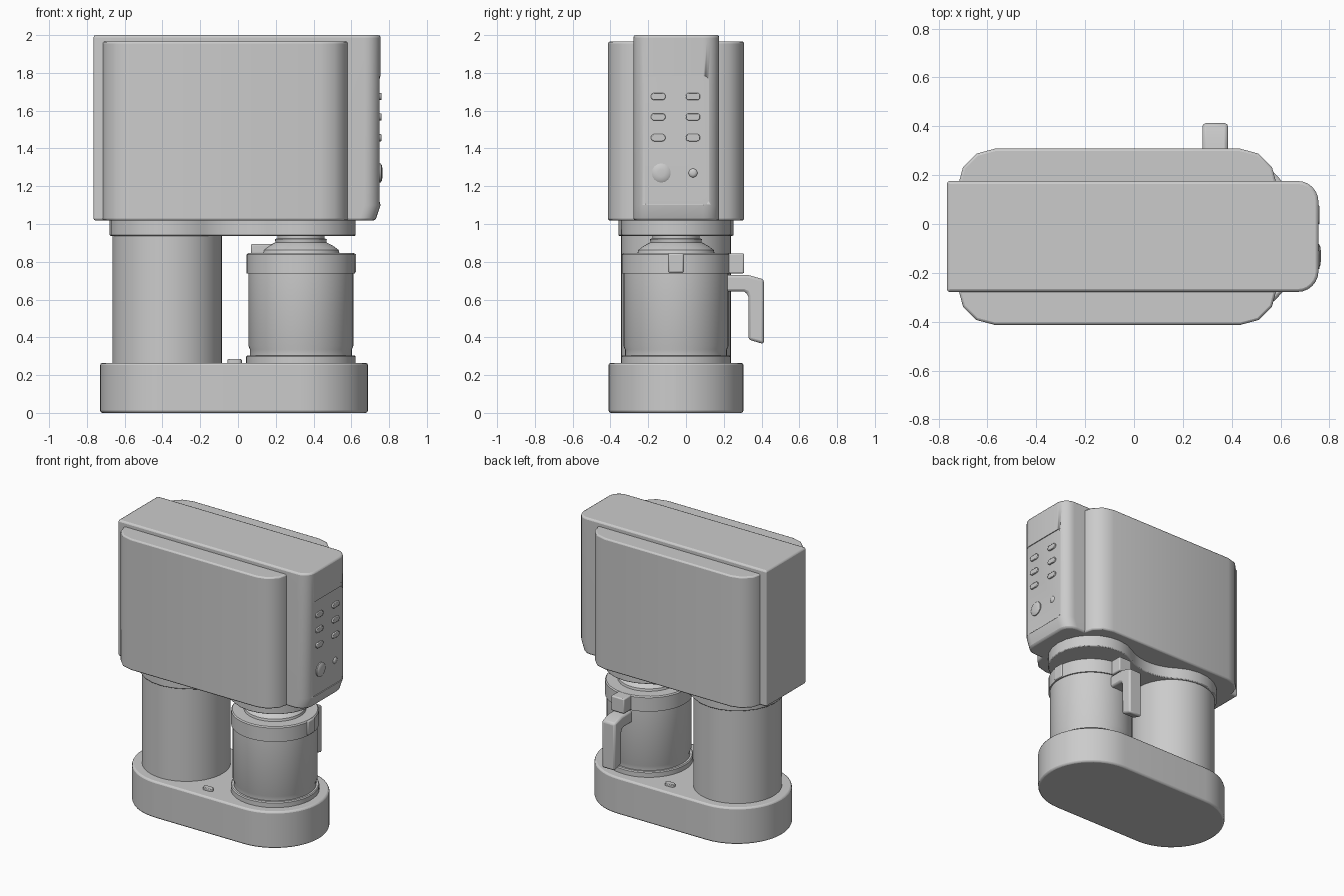
import bpy, bmesh, math
from math import sin, cos, pi, radians
from mathutils import Matrix, Vector

cube = bpy.data.objects.get("Cube")
if cube:
    bpy.data.objects.remove(cube, do_unlink=True)

grey = bpy.data.materials.new("plain_grey")
grey.use_nodes = True
GREY = (0.6, 0.6, 0.6, 1)
grey.diffuse_color = GREY
grey.node_tree.nodes["Principled BSDF"].inputs["Base Color"].default_value = GREY

MID_Y = -0.053           # depth axis shared by all main parts
COLUMN_X, JUG_X = -0.375, 0.333


def finish(name, bm, bevel=0.0, segments=2):
    """Turn a bmesh into a smooth shaded object with an optional edge bevel."""
    bmesh.ops.remove_doubles(bm, verts=bm.verts, dist=1e-5)
    bmesh.ops.recalc_face_normals(bm, faces=bm.faces)
    mesh = bpy.data.meshes.new(name)
    bm.to_mesh(mesh)
    bm.free()
    mesh.materials.append(grey)
    ob = bpy.data.objects.new(name, mesh)
    bpy.context.collection.objects.link(ob)
    bpy.ops.object.select_all(action='DESELECT')
    ob.select_set(True)
    bpy.context.view_layer.objects.active = ob
    bpy.ops.object.shade_smooth_by_angle(angle=radians(35))
    if bevel:
        mod = ob.modifiers.new("soft_edges", 'BEVEL')
        mod.width, mod.segments = bevel, segments
        mod.limit_method, mod.angle_limit = 'ANGLE', radians(40)
    return ob


def loft(name, rings, bevel=0.0, matrix=None):
    """Skin stacked rings of (outline, height) and cap both ends."""
    bm = bmesh.new()
    loops = [[bm.verts.new((x, y, z)) for x, y in outline] for outline, z in rings]
    for low, high in zip(loops, loops[1:]):
        for i in range(len(low)):
            j = (i + 1) % len(low)
            bm.faces.new((low[i], low[j], high[j], high[i]))
    bm.faces.new(loops[0][::-1])
    bm.faces.new(loops[-1])
    if matrix:
        bm.transform(matrix)
    return finish(name, bm, bevel)


def rounded(x0, x1, y0, y1, left, right, steps):
    """Rounded rectangle with separate radii on its left and right corners."""
    pts = []
    for x, y, r, start in ((x1 - right, y1 - right, right, 0), (x0 + left, y1 - left, left, 1),
                           (x0 + left, y0 + left, left, 2), (x1 - right, y0 + right, right, 3)):
        for i in range(steps + 1):
            a = (start + i / steps) * pi / 2
            pts.append((x + r * cos(a), y + r * sin(a)))
    return pts


def turned(name, x, profile, sides=48):
    """Solid of revolution from (radius, height) pairs."""
    def circle(r):
        return [(x + r * cos(2 * pi * i / sides), MID_Y + r * sin(2 * pi * i / sides))
                for i in range(sides)]
    return loft(name, [(circle(r), z) for r, z in profile])


def waisted(r1, r2, fillet):
    """Two discs joined by concave fillets on both sides."""
    d = JUG_X - COLUMN_X
    a, b = r1 + fillet, r2 + fillet
    fx = (a * a - b * b + d * d) / (2 * d)
    fy = math.sqrt(a * a - fx * fx)
    t1, t2 = math.atan2(fy, fx), math.atan2(fy, fx - d)

    def arc(cx, cy, r, start, end, n=16):
        return [(COLUMN_X + cx + r * cos(start + (end - start) * i / n),
                 MID_Y + cy + r * sin(start + (end - start) * i / n)) for i in range(n)]
    return (arc(d, 0, r2, -t2, t2) + arc(fx, fy, fillet, t2 - pi, t1 - pi)
            + arc(0, 0, r1, t1, 2 * pi - t1) + arc(fx, -fy, fillet, pi - t1, pi - t2))


def box(name, x0, x1, y0, y1, z0, z1, bevel=0.008):
    plan = [(x0, y0), (x1, y0), (x1, y1), (x0, y1)]
    return loft(name, [(plan, z0), (plan, z1)], bevel)


# Base, with a pad on each long side
stadium = rounded(-0.73, 0.688, -0.41, 0.304, 0.356, 0.356, 12)
loft("base", [(stadium, 0), (stadium, 0.265)], 0.012)
for side, y in (("front", MID_Y - 0.26), ("back", MID_Y + 0.26)):
    pad = rounded(-0.055, 0.02, y - 0.019, y + 0.019, 0.018, 0.018, 5)
    loft(side + "_base_button", [(pad, 0.26), (pad, 0.284)], 0.004)

# Column and neck
turned("column", COLUMN_X, [(0.29, 0.255), (0.29, 0.95)])
neck = waisted(0.305, 0.29, 0.35)
loft("neck", [(neck, 0.937), (neck, 1.03)], 0.006)

# Upper housing: wide shell, with a taller core running through it
shell = rounded(-0.72, 0.585, -0.413, 0.308, 0.15, 0.15, 3)
loft("shell", [(shell, 1.018), (shell, 1.966)], 0.01)
core = rounded(-0.765, 0.755, -0.278, 0.176, 0.012, 0.085, 6)
chin = [(x - (0.028 if x > 0.6 else 0), y) for x, y in core]
core_ob = loft("core", [(chin, 1.018), (core, 1.1), (core, 2.0)], 0.012)

# Control panel recess on the core's end face
to_end = Matrix(((0, 0, 1, 0), (1, 0, 0, 0), (0, 1, 0, 0), (0, 0, 0, 1)))
recess = rounded(-0.235, 0.122, 1.103, 1.785, 0.03, 0.03, 5)
cutter = loft("panel_cutter", [(recess, 0.749), (recess, 0.8)], 0, to_end)
cutter.hide_render = True
cutter.hide_set(True)
cut = core_ob.modifiers.new("panel_recess", 'BOOLEAN')
cut.operation, cut.object, cut.solver = 'DIFFERENCE', cutter, 'EXACT'

# Panel controls
for row, z in enumerate((1.675, 1.567, 1.457)):
    for col, y in enumerate((-0.147, 0.037)):
        key = rounded(y - 0.038, y + 0.038, z - 0.019, z + 0.019, 0.017, 0.017, 5)
        loft(f"key_{row + 1}_{col + 1}", [(key, 0.74), (key, 0.76)], 0.004, to_end)
for name, y, r, top in (("dial", -0.131, 0.05, 0.765), ("small_dial", 0.037, 0.023, 0.758)):
    rings = [(rounded(y - q, y + q, 1.27 - q, 1.27 + q, q, q, 8), h)
             for q, h in ((r, 0.74), (r, top - 0.009), (r * 0.8, top - 0.003), (r * 0.4, top))]
    loft(name, rings, 0, to_end)

# Jug: foot plate, body, collar and stepped lid
turned("foot_plate", JUG_X, [(0.29, 0.255), (0.29, 0.298), (0.284, 0.305)])
turned("jug_body", JUG_X, [(0.27, 0.3), (0.27, 0.335), (0.278, 0.355), (0.278, 0.75)])
turned("collar", JUG_X, [(0.287, 0.738), (0.287, 0.838), (0.28, 0.846)])
turned("lid", JUG_X, [(0.205, 0.84), (0.2, 0.862), (0.17, 0.885), (0.135, 0.903), (0.137, 0.92),
                      (0.125, 0.924), (0.125, 0.936), (0.115, 0.94)])
box("lid_tab", 0.068, 0.2, MID_Y - 0.045, MID_Y + 0.045, 0.84, 0.894)
box("collar_tab", 0.59, 0.625, MID_Y - 0.04, MID_Y + 0.04, 0.742, 0.844)

# Hinge and hooked handle at the back of the jug
box("hinge", 0.28, 0.385, 0.17, 0.308, 0.738, 0.845)
hook = [(0.17, 0.73), (0.33, 0.73), (0.413, 0.706), (0.413, 0.364), (0.33, 0.388),
        (0.33, 0.615), (0.322, 0.635), (0.305, 0.643), (0.17, 0.643)]
loft("handle", [(hook, 0.28), (hook, 0.385)], 0.014, to_end)
